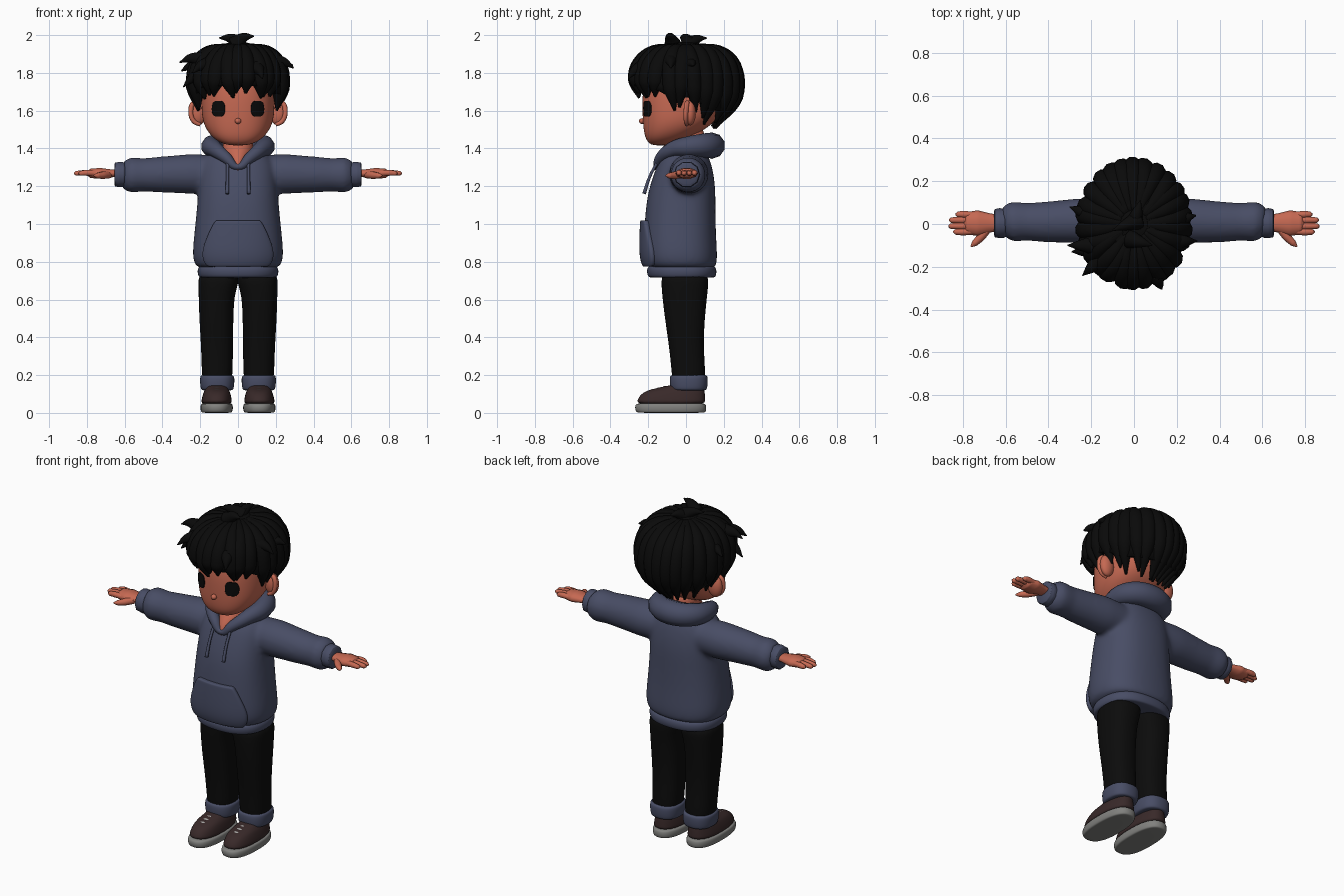
import bpy, bmesh, math, random
from mathutils import Vector

random.seed(4)
cube = bpy.data.objects.get("Cube")
if cube:
    bpy.data.objects.remove(cube, do_unlink=True)


def material(name, r, g, b):
    m = bpy.data.materials.new(name)
    m.use_nodes = True
    m.diffuse_color = (r, g, b, 1)
    m.node_tree.nodes["Principled BSDF"].inputs["Base Color"].default_value = (r, g, b, 1)
    return m


SKIN = material("skin", .56, .14, .085)
CLOTH = material("blue_cloth", .065, .074, .13)
HAIR = material("black_hair", .003, .003, .003)
DENIM = material("black_trousers", .0035, .0035, .0035)
LEATHER = material("brown_shoe", .04, .022, .022)
RUBBER = material("grey_sole", .22, .22, .21)
LACE = material("light_lace", .36, .35, .34)


def add(name, mesh, mat):
    mesh.shade_smooth()
    mesh.materials.clear()
    mesh.materials.append(mat)
    ob = bpy.data.objects.new(name, mesh)
    bpy.context.collection.objects.link(ob)
    return ob


def stack(name, rings, mat, caps=True, closed=True):
    """Bridge rings of equal length into a surface."""
    bm = bmesh.new()
    vs = [[bm.verts.new(p) for p in ring] for ring in rings]
    n = len(vs[0])
    for a, b in zip(vs, vs[1:]):
        for i in range(n if closed else n - 1):
            j = (i + 1) % n
            bm.faces.new((a[i], a[j], b[j], b[i]))
    if caps:
        bm.faces.new(vs[0])
        bm.faces.new(vs[-1])
    bmesh.ops.recalc_face_normals(bm, faces=bm.faces)
    mesh = bpy.data.meshes.new(name)
    bm.to_mesh(mesh)
    bm.free()
    return add(name, mesh, mat)


def loft(name, rows, mat, s=1, n=2.4, seg=20):
    """Rows of (z, centre x, half width, front y, back y)."""
    rings = []
    for z, cx, rx, y0, y1 in rows:
        ring = []
        for i in range(seg):
            a = 2 * math.pi * i / seg
            c, d = math.cos(a), math.sin(a)
            c, d = [math.copysign(abs(v) ** (2 / n), v) for v in (c, d)]
            ring.append((s * (cx + rx * c), (y0 + y1) / 2 + (y1 - y0) / 2 * d, z))
        rings.append(ring)
    ob = stack(name, rings, mat)
    ob.modifiers.new("smooth", "SUBSURF").levels = 2
    ob.modifiers["smooth"].render_levels = 2
    return ob


def tube(name, pts, mat, s=1, cyclic=False, squash=1):
    """Swept round tube through points of (x, y, z, radius)."""
    cu = bpy.data.curves.new(name, "CURVE")
    cu.dimensions = "3D"
    cu.bevel_depth, cu.bevel_resolution, cu.resolution_u = 1, 3, 6
    cu.use_fill_caps = not cyclic
    sp = cu.splines.new("BEZIER")
    sp.use_cyclic_u = cyclic
    sp.bezier_points.add(len(pts) - 1)
    for bp, (x, y, z, r) in zip(sp.bezier_points, pts):
        bp.co, bp.radius = (s * x, y, z), r
        bp.handle_left_type = bp.handle_right_type = "AUTO"
    tmp = bpy.data.objects.new(name, cu)
    bpy.context.collection.objects.link(tmp)
    dg = bpy.context.evaluated_depsgraph_get()
    mesh = bpy.data.meshes.new_from_object(tmp.evaluated_get(dg))
    bpy.data.objects.remove(tmp, do_unlink=True)
    if squash != 1:
        z0 = pts[0][2]
        for v in mesh.vertices:
            v.co.z = z0 + (v.co.z - z0) * squash
    bm = bmesh.new()
    bm.from_mesh(mesh)
    bmesh.ops.remove_doubles(bm, verts=bm.verts, dist=.0001)
    bmesh.ops.recalc_face_normals(bm, faces=bm.faces)
    bm.to_mesh(mesh)
    bm.free()
    return add(name, mesh, mat)


def ball(name, loc, size, mat):
    bm = bmesh.new()
    bmesh.ops.create_uvsphere(bm, u_segments=24, v_segments=14, radius=1)
    for v in bm.verts:
        v.co = Vector(a * b for a, b in zip(v.co, size)) + Vector(loc)
    mesh = bpy.data.meshes.new(name)
    bm.to_mesh(mesh)
    bm.free()
    return add(name, mesh, mat)


def patch(name, rows, cx, target, lift, thick, mat):
    """Plate of (z, half width) rows laid onto the front of a target."""
    rings = [[(cx + w * (i / 6 - 1), -.5, z) for i in range(13)] for z, w in rows]
    ob = stack(name, rings, mat, caps=False, closed=False)
    m = ob.modifiers.new("lay", "SHRINKWRAP")
    m.target, m.wrap_method, m.use_project_y, m.offset = target, "PROJECT", True, lift
    m = ob.modifiers.new("thicken", "SOLIDIFY")
    m.thickness, m.offset = thick, 0
    return ob


# Head
head = loft("head", [(1.415, 0, .05, -.18, -.09), (1.435, 0, .105, -.205, -.03),
                     (1.47, 0, .15, -.222, .05), (1.53, 0, .187, -.23, .15),
                     (1.61, 0, .197, -.234, .2), (1.72, 0, .195, -.234, .22),
                     (1.84, 0, .17, -.19, .2), (1.91, 0, .1, -.1, .12)], SKIN, n=2.3)
ball("nose", (0, -.232, 1.545), (.017, .017, .015), SKIN)
loft("neck", [(1.27, 0, .012, -.165, -.05), (1.30, 0, .02, -.168, .02), (1.34, 0, .06, -.16, .07),
              (1.39, 0, .085, -.125, .1), (1.44, 0, .08, -.08, .1), (1.52, 0, .08, -.07, .1)], SKIN, n=2)
eye_rows = []
for i in range(13):
    t = math.radians(-80 + 160 * i / 12)
    eye_rows.append((1.61 + .042 * math.sin(t), .034 * math.cos(t) ** .55))
for s, side in ((1, "left"), (-1, "right")):
    patch(side + "_eye", eye_rows, .103 * s, head, .003, .006, HAIR)
    ball(side + "_ear", (.212 * s, .022, 1.588), (.044, .03, .066), SKIN)
    tube(side + "_ear_rim", [(.2, .01, 1.64, .01), (.235, .005, 1.64, .013), (.25, .0, 1.6, .013),
                             (.235, .0, 1.545, .012), (.2, .005, 1.525, .01)], SKIN, s)

# Hair: inner cap plus locks sweeping from the crown
CROWN = 1.73
HAIRLINE = [(0, 1.69), (50, 1.68), (72, 1.625), (96, 1.62), (118, 1.55), (180, 1.525)]


def hairline(a):
    d = abs((math.degrees(a) + 180) % 360 - 180)
    for (d0, z0), (d1, z1) in zip(HAIRLINE, HAIRLINE[1:]):
        if d <= d1:
            return z0 + (z1 - z0) * (d - d0) / (d1 - d0)
    return HAIRLINE[-1][1]


def scalp(a, z, k):
    up = z > CROWN
    e, h = (2.6, .245) if up else (2, .3)
    r = (1 - min(abs(z - CROWN) / h, .995) ** e) ** (1 / e)
    return (.268 * k * r * math.sin(a), -.308 * k * r * math.cos(a), CROWN + (z - CROWN) * k)


rings = []
for j in range(11):
    ring = []
    for i in range(48):
        a = 2 * math.pi * i / 48
        top = 1.973
        low = hairline(a) + .045
        ring.append(scalp(a, top + (low - top) * (j / 10) ** 1.5, .93))
    rings.append(ring)
cap = stack("hair_cap", rings, HAIR, caps=False)
m = cap.modifiers.new("thicken", "SOLIDIFY")
m.thickness, m.offset = .04, -1
ball("hair_crown", (0, 0, 1.9), (.13, .14, .065), HAIR)
COUNT = 26
for i in range(COUNT):
    a = 2 * math.pi * (i + random.uniform(-.2, .2)) / COUNT
    end = hairline(a) - random.uniform(-.005, .025)
    end = CROWN + (end - CROWN) / .86
    bend = random.uniform(-.12, .12)
    front = math.cos(a) > .5
    pts = []
    for z, r, k, f in ((1.973, .02, .86, -1), (1.93, .04, .86, -.5), (1.85, .048, .86, 0),
                       ((1.85 + end) / 2, .046, .86, .3), (end, .006, .84 if front else .9, 1)):
        pts.append((*scalp(a + bend * f, z, k), r))
    tube("hair_lock", pts, HAIR)
# Stray tufts: root and tip
for root, tip in (((-.19, -.1, 1.87), (-.31, -.1, 1.855)), ((.19, -.08, 1.86), (.295, -.08, 1.825)),
                  ((.2, .02, 1.83), (.29, .04, 1.84)), ((-.2, .04, 1.83), (-.3, .08, 1.81)),
                  ((-.19, -.12, 1.79), (-.29, -.13, 1.725)), ((.1, -.24, 1.82), (.13, -.305, 1.77)),
                  ((-.16, -.17, 1.84), (-.24, -.24, 1.8)), ((-.02, -.07, 1.95), (.085, -.1, 1.995)),
                  ((.02, .02, 1.95), (-.1, -.03, 1.985)), ((0, 0, 1.94), (.03, .11, 1.985))):
    p, q = Vector(root), Vector(tip)
    mid = p.lerp(q, .5) + Vector((0, 0, .015))
    tube("hair_tuft", [(*p, .045), (*mid, .026), (*q, .003)], HAIR)

# Hoodie body and sleeves fused into one soft form
body = loft("hoodie", [(.755, 0, .2, -.19, .15), (.785, 0, .235, -.215, .165), (.84, 0, .245, -.228, .168),
                       (.95, 0, .234, -.224, .16), (1.1, 0, .218, -.215, .158), (1.2, 0, .212, -.195, .158),
                       (1.3, 0, .205, -.16, .142), (1.36, 0, .175, -.13, .12),
                       (1.4, 0, .11, -.09, .1)], CLOTH)
sleeves = [tube("sleeve", [(.08, .015, 1.265, .105), (.25, .015, 1.265, .112), (.4, .01, 1.262, .102),
                           (.5, .01, 1.26, .094), (.57, .01, 1.26, .1), (.612, .005, 1.262, .075)], CLOTH, s)
           for s in (1, -1)]
with bpy.context.temp_override(active_object=body, object=body, selected_objects=[body] + sleeves,
                               selected_editable_objects=[body] + sleeves):
    bpy.ops.object.join()
m = body.modifiers.new("fuse", "REMESH")
m.mode, m.voxel_size, m.use_smooth_shade = "VOXEL", .012, True
m = body.modifiers.new("soften", "SMOOTH")
m.factor, m.iterations = .5, 10
loft("hoodie_hem", [(.715, 0, .195, -.185, .145), (.718, 0, .211, -.203, .158), (.745, 0, .218, -.21, .165),
                    (.772, 0, .214, -.207, .16), (.785, 0, .19, -.18, .14)], CLOTH)
pocket = patch("front_pocket", [(1.02, .112), (1.01, .125), (.95, .155), (.87, .187), (.82, .187),
                                (.79, .172), (.78, .155)], 0, body, .008, .036, CLOTH)
pocket.modifiers.new("smooth", "SUBSURF").levels = 2

# Hood folded round the neck
half = [(.06, -.135, 1.348, .03), (.12, -.07, 1.395, .042), (.14, .02, 1.41, .056), (.1, .105, 1.415, .066)]
tube("hood", [(0, -.155, 1.302, .016)] + half + [(0, .137, 1.415, .07)]
     + [(-x, y, z, r) for x, y, z, r in reversed(half)], CLOTH, cyclic=True)

for s, side in ((1, "left"), (-1, "right")):
    tube(side + "_drawstring", [(.055, -.15, 1.33, .008), (.056, -.192, 1.25, .008),
                                (.057, -.222, 1.16, .01)], CLOTH, s)
    tube(side + "_sleeve_cuff", [(.595, .004, 1.262, .06), (.605, .004, 1.262, .068), (.63, .004, 1.262, .07),
                                 (.65, .004, 1.262, .066), (.655, .004, 1.262, .055)], CLOTH, s)
    # Hand
    tube(side + "_palm", [(.63, .004, 1.268, .038), (.67, .005, 1.268, .044), (.73, .004, 1.268, .06),
                          (.78, .004, 1.268, .052), (.795, .004, 1.268, .03)], SKIN, s, squash=.5)
    for y, tip in ((.045, .835), (.018, .865), (-.01, .868), (-.037, .845)):
        tube(side + "_finger", [(.74, y * .9, 1.268, .015), (.8, y, 1.271, .0165), (tip - .01, y, 1.268, .013),
                                (tip, y, 1.267, .004)], SKIN, s)
    tube(side + "_thumb", [(.68, -.015, 1.262, .02), (.715, -.06, 1.258, .02), (.745, -.09, 1.256, .015),
                           (.762, -.106, 1.256, .004)], SKIN, s)
    # Trouser leg with turned-up cuff
    loft(side + "_trouser_leg", [(.75, .1, .11, -.13, .12), (.68, .105, .107, -.132, .12),
                                 (.62, .114, .095, -.127, .113), (.5, .115, .091, -.113, .1),
                                 (.35, .111, .085, -.09, .093), (.22, .11, .083, -.077, .104),
                                 (.13, .11, .075, -.07, .1)], DENIM, s)
    loft(side + "_trouser_cuff", [(.118, .11, .075, -.07, .1), (.122, .11, .088, -.083, .112),
                                  (.16, .11, .092, -.088, .117), (.195, .11, .092, -.087, .116),
                                  (.203, .11, .08, -.075, .105)], CLOTH, s)
    # Shoe
    loft(side + "_sole", [(0, .113, .074, -.25, .095), (.003, .113, .083, -.266, .106),
                          (.025, .113, .088, -.273, .111), (.047, .113, .085, -.269, .107),
                          (.051, .113, .075, -.25, .095)], RUBBER, s, n=2.5)
    loft(side + "_shoe_upper", [(.04, .113, .083, -.264, .105), (.07, .113, .081, -.26, .104),
                                (.1, .112, .074, -.24, .102), (.12, .112, .066, -.205, .1),
                                (.132, .112, .055, -.15, .095), (.15, .112, .05, -.08, .09)], LEATHER, s)
    for y, z, w in ((-.115, .131, .042), (-.145, .125, .045), (-.175, .117, .045)):
        tube(side + "_shoe_lace", [(.112 - w, y, z - .014, .007), (.112, y, z, .011),
                                   (.112 + w, y, z - .014, .007)], LACE, s)
